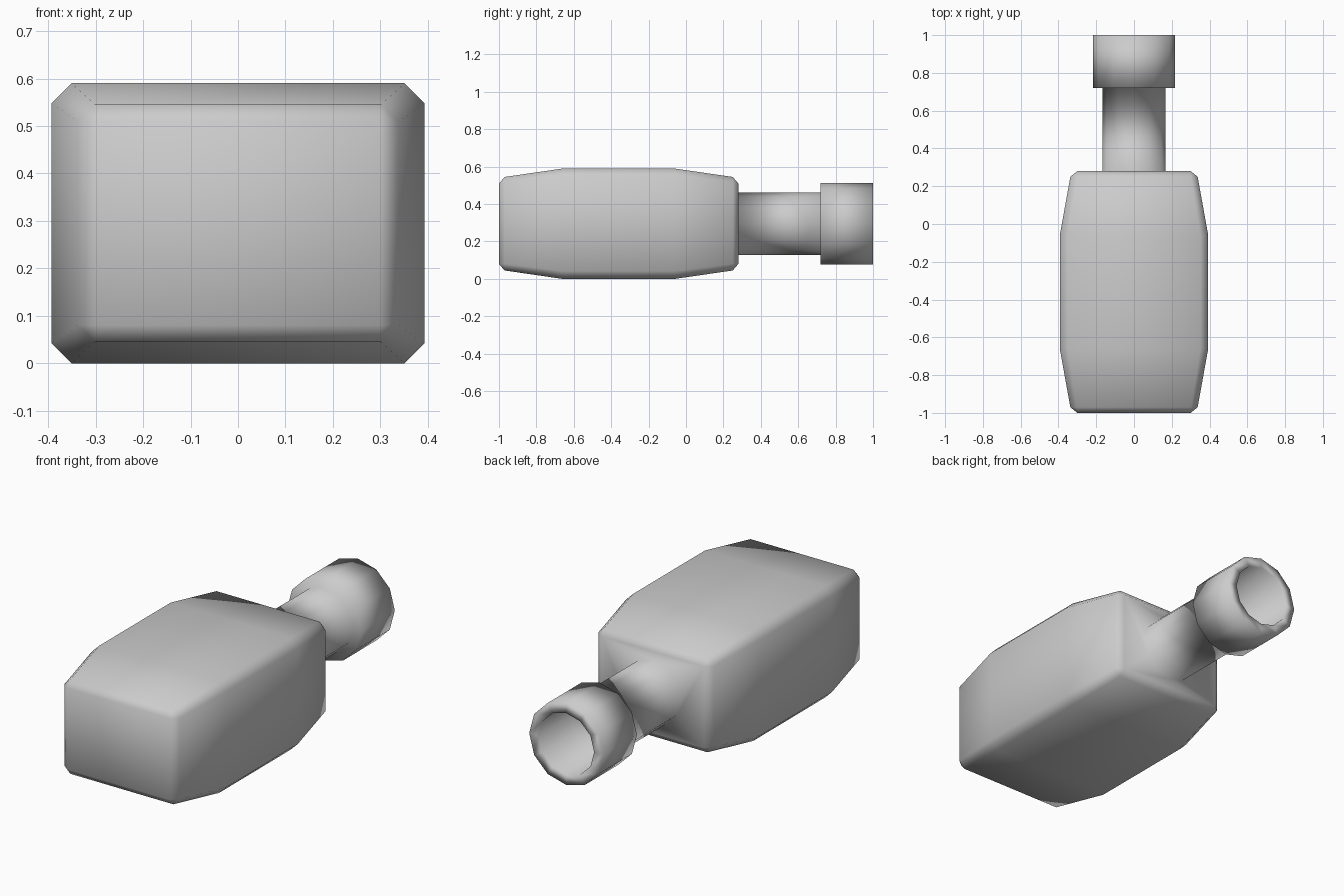
import bpy, bmesh, math

cube = bpy.data.objects.get("Cube")
if cube:
    bpy.data.objects.remove(cube, do_unlink=True)

MID_Z = 0.295
SIDES = 12

grey = bpy.data.materials.new("plain_grey")
grey.use_nodes = True
grey.diffuse_color = (0.6, 0.6, 0.6, 1)
grey.node_tree.nodes["Principled BSDF"].inputs["Base Color"].default_value = (0.6, 0.6, 0.6, 1)

bm = bmesh.new()


def ring(points, y):
    return [bm.verts.new((x, y, MID_Z + z)) for x, z in points]


def octagon(hx, hz, c):
    """Rectangle with its four corners cut by c."""
    corner = [(hx, hz - c), (hx - c, hz)]
    right = [(x, -z) for x, z in reversed(corner)] + corner
    return right + [(-x, -z) for x, z in right]


def circle(r):
    return [(r * math.cos(math.tau * i / SIDES), r * math.sin(math.tau * i / SIDES))
            for i in range(SIDES)]


def loft(rings):
    for a, b in zip(rings, rings[1:]):
        n = len(a)
        for i in range(n):
            j = (i + 1) % n
            bm.faces.new((a[i], a[j], b[j], b[i]))


# Body: tapered box with cut corners and bevelled ends
end_y, edge_y, shoulder_y, body_mid = 0.64, 0.61, 0.30, -0.36
end, edge, full = octagon(0.30, 0.215, 0), octagon(0.337, 0.25, 0.036), octagon(0.393, 0.295, 0.042)
half = [(end, end_y), (edge, edge_y), (full, shoulder_y)]
sections = [(p, body_mid - y) for p, y in half] + [(p, body_mid + y) for p, y in reversed(half)]
body = [ring(p, y) for p, y in sections]
loft(body)
bm.faces.new(body[0])
bmesh.ops.remove_doubles(bm, verts=bm.verts[:], dist=0.0005)
bmesh.ops.dissolve_degenerate(bm, edges=bm.edges[:], dist=0.0005)
back_edges = [e for e in bm.edges if e.is_boundary]

# Neck, collar and recessed mouth
neck = [ring(circle(r), y) for r, y in
        [(0.167, 0.28), (0.167, 0.72), (0.217, 0.72), (0.217, 1.0), (0.163, 1.0), (0.163, 0.72)]]
loft(neck)
bm.faces.new(neck[-1])

# Join the neck to the back of the body
neck_edges = [e for e in bm.edges if e.is_boundary and e not in back_edges]
bmesh.ops.bridge_loops(bm, edges=back_edges + neck_edges)
bmesh.ops.recalc_face_normals(bm, faces=bm.faces[:])
for face in bm.faces:
    face.smooth = True

mesh = bpy.data.meshes.new("body_with_neck")
bm.to_mesh(mesh)
bm.free()
mesh.materials.append(grey)
obj = bpy.data.objects.new("body_with_neck", mesh)
bpy.context.collection.objects.link(obj)
